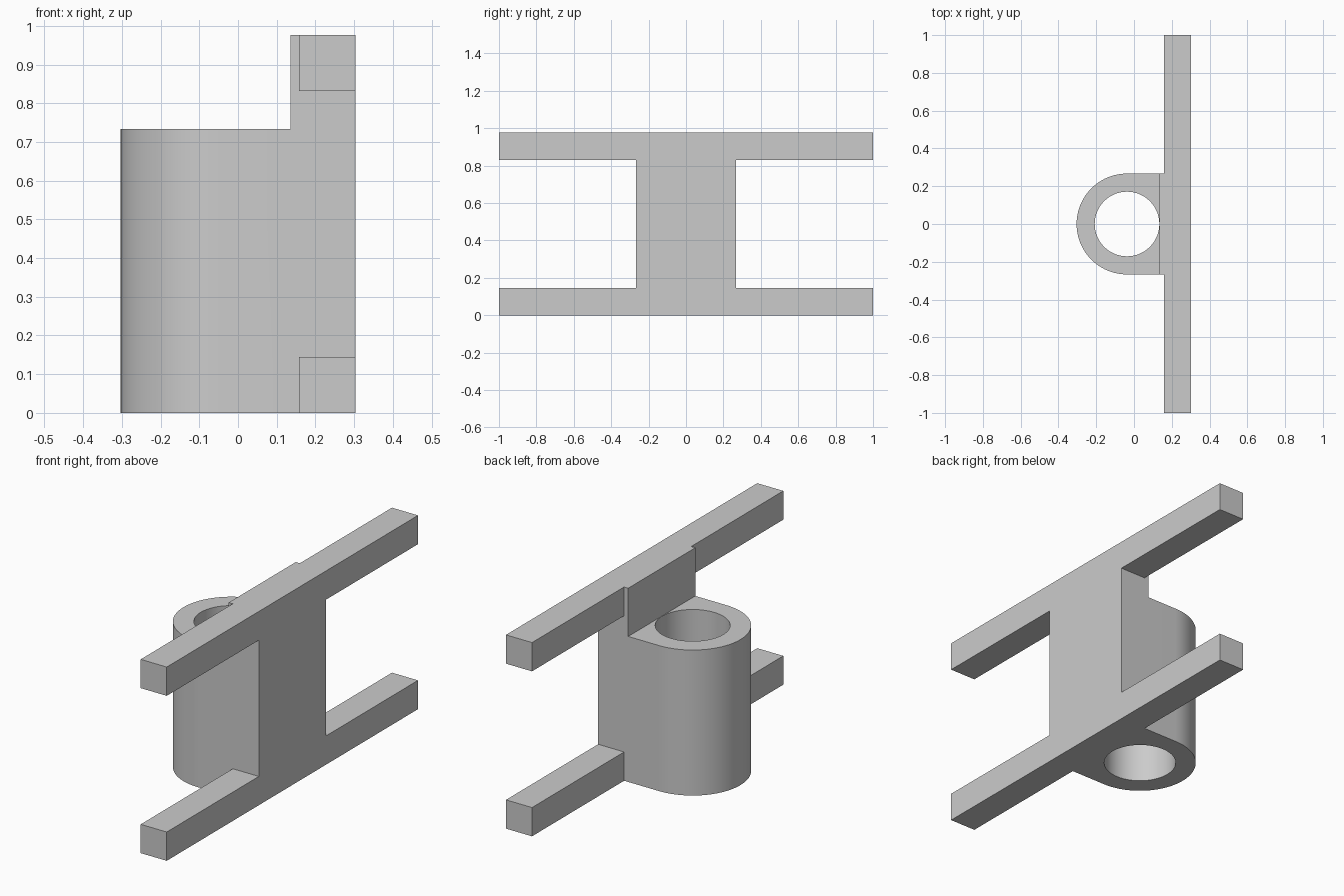
import bpy
import bmesh
from math import cos, sin, pi, radians

if "Cube" in bpy.data.objects:
    bpy.data.objects.remove(bpy.data.objects["Cube"], do_unlink=True)

# Main dimensions
BACK, STEP, BAR_FRONT = 0.303, 0.135, 0.158
BORE_X, OUTER, BORE = -0.037, 0.267, 0.171
HEIGHT, BARREL_TOP, BAR = 0.976, 0.733, 0.145

grey = bpy.data.materials.new("plain grey")
grey.use_nodes = True
grey.diffuse_color = (0.6, 0.6, 0.6, 1)
grey.node_tree.nodes["Principled BSDF"].inputs["Base Color"].default_value = (0.6, 0.6, 0.6, 1)


def extrude(name, outline, z0, z1):
    """Solid prism from a counter-clockwise xy outline."""
    bm = bmesh.new()
    base = bm.faces.new([bm.verts.new((x, y, z0)) for x, y in outline])
    top = bmesh.ops.extrude_face_region(bm, geom=[base])["geom"]
    moved = [v for v in top if isinstance(v, bmesh.types.BMVert)]
    bmesh.ops.translate(bm, verts=moved, vec=(0, 0, z1 - z0))
    bmesh.ops.recalc_face_normals(bm, faces=bm.faces)
    mesh = bpy.data.meshes.new(name)
    bm.to_mesh(mesh)
    bm.free()
    mesh.materials.append(grey)
    obj = bpy.data.objects.new(name, mesh)
    bpy.context.collection.objects.link(obj)
    return obj


def box(name, x0, x1, y, z0, z1):
    return extrude(name, [(x0, -y), (x1, -y), (x1, y), (x0, y)], z0, z1)


def arc(radius, start, end, steps):
    angles = [start + (end - start) * i / steps for i in range(steps + 1)]
    return [(BORE_X + radius * cos(a), radius * sin(a)) for a in angles]


def combine(target, other, operation):
    mod = target.modifiers.new(operation, "BOOLEAN")
    mod.operation = operation
    mod.solver = "EXACT"
    mod.object = other
    other.hide_render = True
    bpy.ops.object.select_all(action="DESELECT")
    bpy.context.view_layer.objects.active = target
    target.select_set(True)
    bpy.ops.object.modifier_apply(modifier=mod.name)
    bpy.data.objects.remove(other, do_unlink=True)


# Rounded socket body with flat back
outline = arc(OUTER, pi / 2, 3 * pi / 2, 48) + [(BACK, -OUTER), (BACK, OUTER)]
bracket = extrude("socket_bracket", outline, 0, HEIGHT)

# Step down the barrel in front of the back plate, then bore it through
combine(bracket, box("step_cutter", -1, STEP, 0.5, BARREL_TOP, 1.5), "DIFFERENCE")
combine(bracket, extrude("bore_cutter", arc(BORE, 0, 2 * pi, 96)[:-1], -0.2, BARREL_TOP + 0.1),
        "DIFFERENCE")

# Lower and upper rails
for name, z in (("lower_rail", 0), ("upper_rail", HEIGHT - BAR)):
    combine(bracket, box(name, BAR_FRONT, BACK, 1, z, z + BAR), "UNION")

bpy.ops.object.shade_smooth_by_angle(angle=radians(30))
